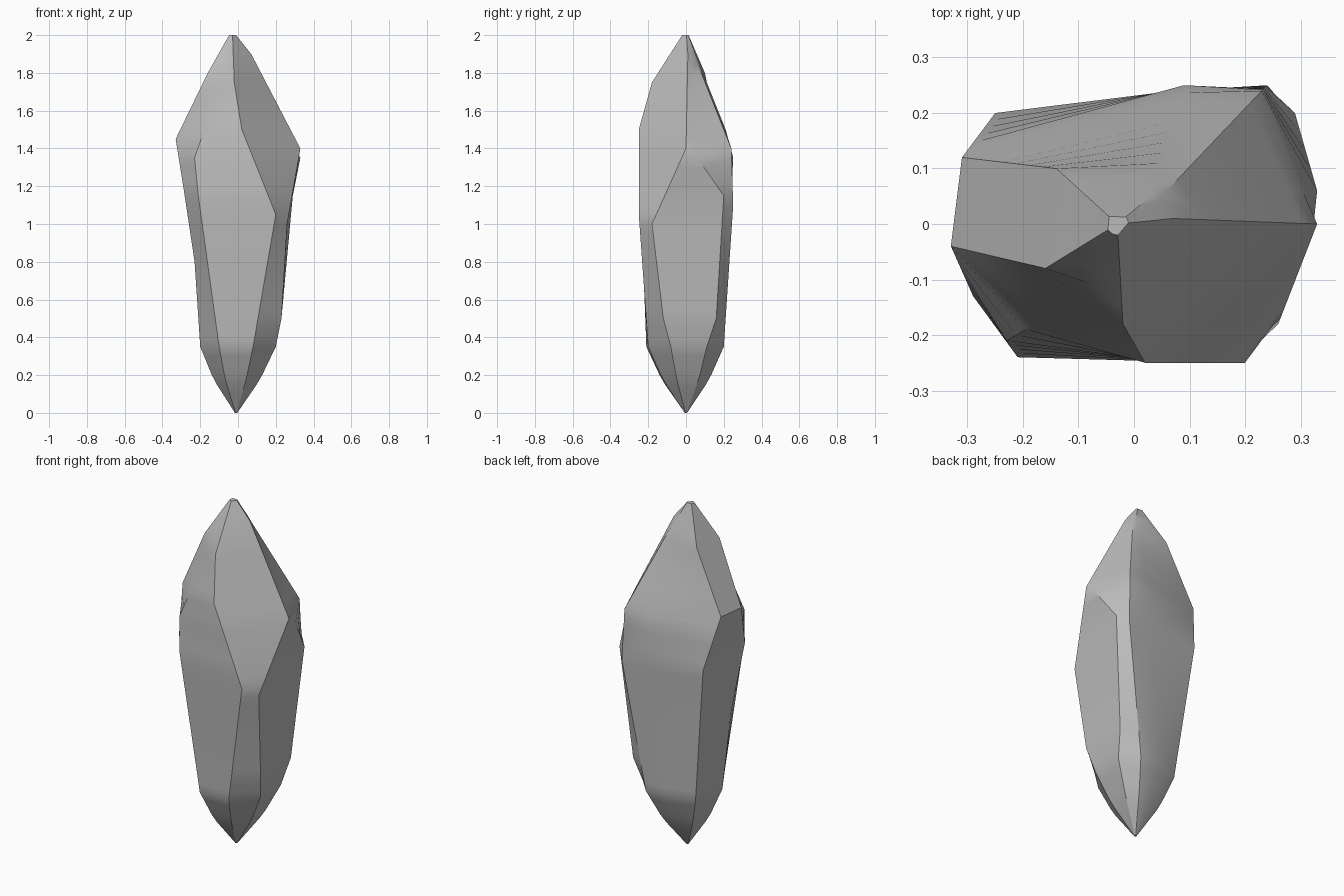
import bpy
import bmesh
import math
from mathutils import Vector

cube = bpy.data.objects.get("Cube")
if cube:
    bpy.data.objects.remove(cube, do_unlink=True)

# Key points on each ridge, from ankle to crown, in order around the crystal
RIDGES = {
    "front": [(.08, -.2, .35), (.2, -.25, 1.05), (.02, -.25, 1.5), (-.02, -.18, 1.75)],
    "right_front": [(.2, -.08, .35), (.23, -.12, .5), (.26, -.18, 1),
                    (.33, 0, 1.4), (.07, .01, 1.9)],
    "right_back": [(.2, .11, .35), (.23, .16, .5), (.29, .2, 1.15),
                   (.33, .06, 1.35), (.06, .02, 1.9)],
    "back_right": [(.12, .2, .35), (.24, .25, 1.1), (.23, .24, 1.4), (.04, .04, 1.9)],
    "back": [(0, .2, .35), (.09, .25, 1.35), (.1, .21, 1.5), (.03, .05, 1.9)],
    "back_left": [(-.16, .14, .35), (-.25, .2, 1.15), (-.31, .12, 1.45), (-.14, .1, 1.8)],
    "left": [(-.2, -.05, .35), (-.23, -.09, .8), (-.29, -.13, 1.2),
             (-.33, -.04, 1.45), (-.16, -.08, 1.8)],
    "front_left": [(-.1, -.21, .35), (-.21, -.24, 1.15), (-.23, -.21, 1.35),
                   (-.09, -.13, 1.75)],
}
BASE = Vector((-.01, 0, 0))
TIP = Vector((-.03, 0, 2))
HEIGHT_STEPS = 40


def full_path(points):
    """Add the pointed foot, its slight bulge and the small flat tip."""
    points = [Vector(p) for p in points]
    low, high = points[0], points[-1]
    foot = BASE + Vector((low.x, low.y, 0)) * .03
    belly = BASE.lerp(low, .5)
    belly.xy *= 1.22
    tip = TIP + Vector((high.x - TIP.x, high.y - TIP.y, 0)).normalized() * .02
    return [foot, belly] + points + [tip]


def at_height(path, z):
    """Point on a ridge at the given height."""
    for a, b in zip(path, path[1:]):
        if z <= b.z:
            return a.lerp(b, (z - a.z) / (b.z - a.z))
    return path[-1]


# Loft the ridges into one closed skin
bm = bmesh.new()
paths = [full_path(points) for points in RIDGES.values()]
rings = [[bm.verts.new(at_height(path, TIP.z * step / HEIGHT_STEPS)) for path in paths]
         for step in range(HEIGHT_STEPS + 1)]
for lower, upper in zip(rings, rings[1:]):
    for i in range(len(paths)):
        bm.faces.new((lower[i - 1], lower[i], upper[i], upper[i - 1]))
bm.faces.new(list(reversed(rings[0])))
bm.faces.new(rings[-1])
bmesh.ops.recalc_face_normals(bm, faces=bm.faces)

mesh = bpy.data.meshes.new("crystal_shard")
bm.to_mesh(mesh)
bm.free()
crystal = bpy.data.objects.new("crystal_shard", mesh)
bpy.context.collection.objects.link(crystal)

# Plain grey stone
stone = bpy.data.materials.new("grey_stone")
stone.use_nodes = True
grey = (.5, .5, .5, 1)
stone.diffuse_color = grey
stone.node_tree.nodes["Principled BSDF"].inputs["Base Color"].default_value = grey
mesh.materials.append(stone)

# Soft facets with crisp ridges
bpy.ops.object.select_all(action="DESELECT")
crystal.select_set(True)
bpy.context.view_layer.objects.active = crystal
bpy.ops.object.shade_smooth_by_angle(angle=math.radians(30))
